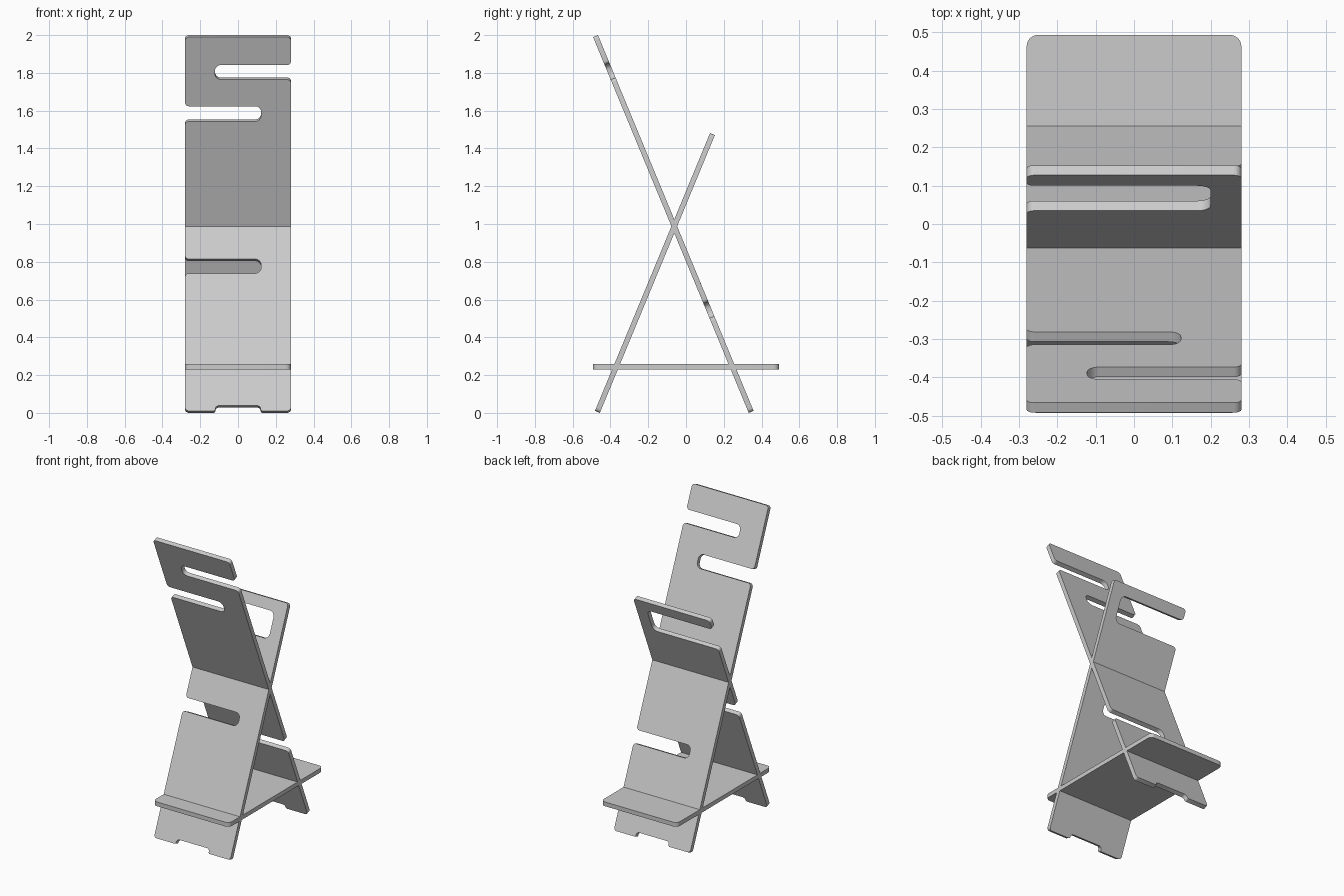
import bpy, bmesh
from math import radians, cos, sin, pi
from mathutils import Vector

if "Cube" in bpy.data.objects:
    bpy.data.objects.remove(bpy.data.objects["Cube"])

W = 0.28       # half width of every panel
T = 0.028      # panel thickness
R = 0.02       # outer corner radius
LEAN = 22.5    # lean of both uprights, degrees
FOOT_Z = T / 2 * sin(radians(LEAN))


def rounded(points, steps=6):
    """Fillet each (x, y, radius) corner of a closed outline."""
    out = []
    n = len(points)
    for i, (x, y, r) in enumerate(points):
        p = Vector((x, y))
        a = (Vector(points[i - 1][:2]) - p).normalized()
        b = (Vector(points[(i + 1) % n][:2]) - p).normalized()
        centre = p + (a + b) * r        # all corners are right angles
        for k in range(steps + 1):
            t = k / steps * pi / 2
            out.append(centre - b * r * cos(t) - a * r * sin(t))
    return out


def slot(lo, hi, end, r):
    """Slot open on the right edge, listed upwards."""
    return [(W, lo, R), (end, lo, r), (end, hi, r), (W, hi, R)]


def panel(name, outline, location, tilt):
    bm = bmesh.new()
    face = bm.faces.new([bm.verts.new((p.x, p.y, -T / 2)) for p in rounded(outline)])
    res = bmesh.ops.extrude_face_region(bm, geom=[face])
    top = [v for v in res["geom"] if isinstance(v, bmesh.types.BMVert)]
    bmesh.ops.translate(bm, verts=top, vec=(0, 0, T))
    bmesh.ops.recalc_face_normals(bm, faces=bm.faces)
    mesh = bpy.data.meshes.new(name)
    bm.to_mesh(mesh)
    bm.free()
    obj = bpy.data.objects.new(name, mesh)
    bpy.context.collection.objects.link(obj)
    obj.location = location
    obj.rotation_euler.x = radians(tilt)
    bpy.ops.object.select_all(action='DESELECT')
    obj.select_set(True)
    bpy.context.view_layer.objects.active = obj
    bpy.ops.object.shade_smooth_by_angle(angle=radians(30))


def upright(name, length, right_slots, left_slots, foot_y, tilt):
    # foot with a shallow notch, then up the right edge and down the left
    pts = [(-W, 0, R), (-0.12, 0, 0.01), (-0.12, 0.03, 0.018),
           (0.12, 0.03, 0.018), (0.12, 0, 0.01), (W, 0, R)]
    for s in right_slots:
        pts += slot(*s)
    pts += [(W, length, R), (-W, length, R)]
    for lo, hi, end, r in left_slots:
        pts += [(-x, y, q) for x, y, q in reversed(slot(lo, hi, -end, r))]
    panel(name, pts, (0, foot_y, FOOT_Z), tilt)


# tall backrest leaning forward at the top
upright("tall_panel", 2.153,
        [(0.543, 0.625, -0.122, 0.032), (1.910, 1.993, -0.122, 0.032)],
        [(1.670, 1.757, 0.122, 0.032)],
        0.345, 90 + LEAN)

# shorter crossing panel with a grab bar at the top
upright("short_panel", 1.592, [],
        [(1.35, 1.52, 0.2, 0.035), (0.788, 0.870, 0.122, 0.032)],
        -0.469, 90 - LEAN)

# flat shelf tying the two feet together
panel("shelf", [(-W, -0.493, 0.03), (W, -0.493, 0.03),
                (W, 0.493, 0.03), (-W, 0.493, 0.03)], (0, 0, 0.245), 0)
